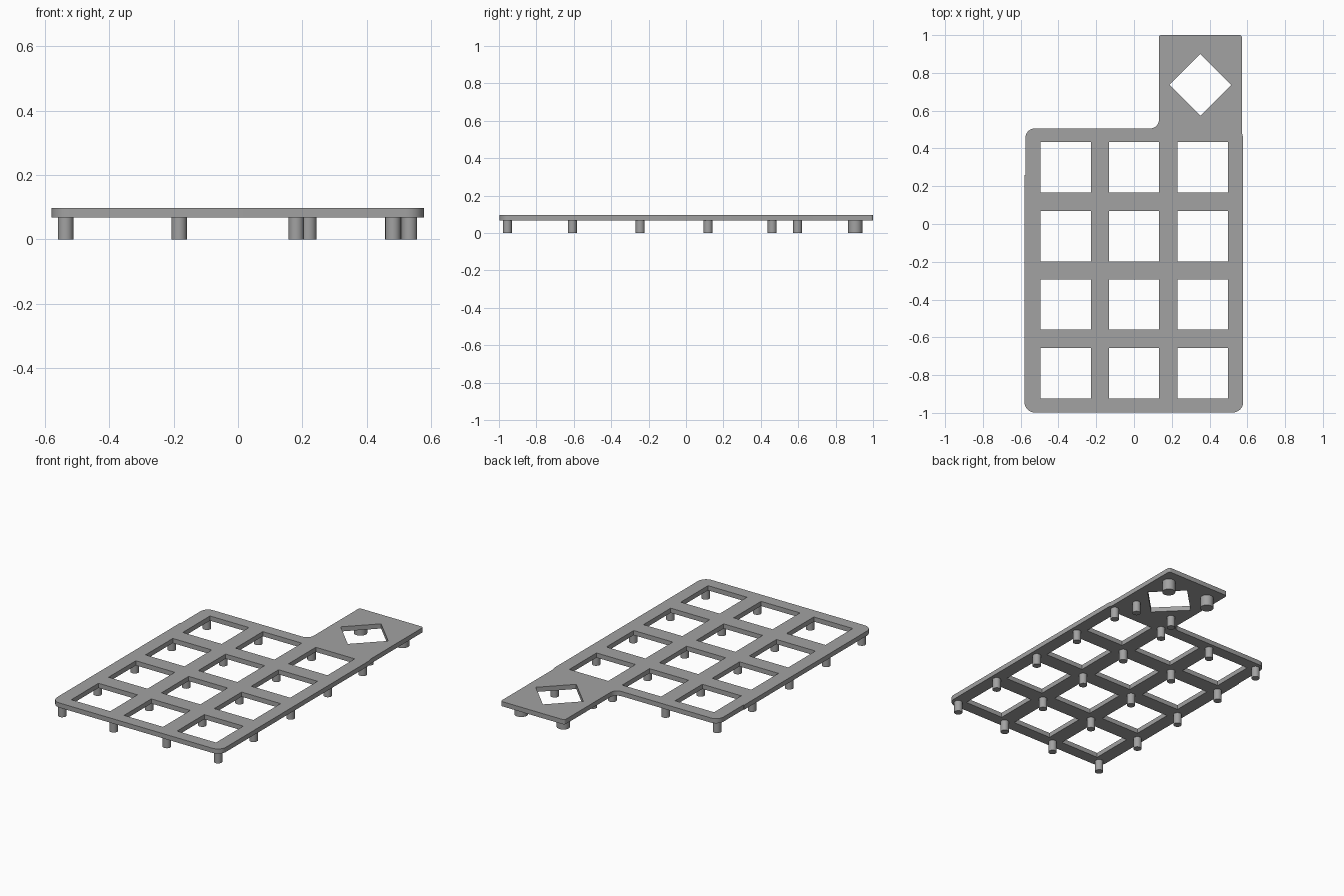
import bpy, bmesh, math
from mathutils import Vector

if "Cube" in bpy.data.objects:
    bpy.data.objects.remove(bpy.data.objects["Cube"])

Z0, Z1 = 0.068, 0.097          # underside and top of the plate
grey = bpy.data.materials.new("grey plastic")
grey.diffuse_color = (0.36, 0.36, 0.36, 1)
grey.use_nodes = True
grey.node_tree.nodes["Principled BSDF"].inputs["Base Color"].default_value = grey.diffuse_color


def rounded(corners, steps=8):
    """Outline points from (x, y, radius) corners, convex or concave."""
    pts, n = [], len(corners)
    for i, (x, y, r) in enumerate(corners):
        p = Vector((x, y))
        if r == 0:
            pts.append(p)
            continue
        a = (Vector(corners[i - 1][:2]) - p).normalized()
        b = (Vector(corners[(i + 1) % n][:2]) - p).normalized()
        half = a.angle(b) / 2
        centre = p + (a + b).normalized() * r / math.sin(half)
        start = p + a * r / math.tan(half) - centre
        end = p + b * r / math.tan(half) - centre
        sweep = math.pi - 2 * half
        for k in range(steps + 1):
            t = k / steps
            pts.append(centre + (start * math.sin((1 - t) * sweep)
                                 + end * math.sin(t * sweep)) / math.sin(sweep))
    return pts


def square(cx, cy, radius, turn):
    """Square loop given by its corner distance and rotation."""
    return [Vector((cx + radius * math.cos(turn + k * math.pi / 2),
                    cy + radius * math.sin(turn + k * math.pi / 2))) for k in range(4)]


def plate(name, loops):
    """Flat plate with holes, extruded from closed loops."""
    cu = bpy.data.curves.new(name, 'CURVE')
    cu.dimensions, cu.fill_mode, cu.extrude = '2D', 'BOTH', (Z1 - Z0) / 2
    for pts in loops:
        s = cu.splines.new('POLY')
        s.points.add(len(pts) - 1)
        for sp, p in zip(s.points, pts):
            sp.co = (p.x, p.y, 0, 1)
        s.use_cyclic_u = True
    tmp = bpy.data.objects.new(name + " outline", cu)
    bpy.context.collection.objects.link(tmp)
    bpy.context.view_layer.update()
    me = bpy.data.meshes.new_from_object(
        tmp.evaluated_get(bpy.context.evaluated_depsgraph_get()))
    bpy.data.objects.remove(tmp)
    bm = bmesh.new()
    bm.from_mesh(me)
    bmesh.ops.remove_doubles(bm, verts=bm.verts, dist=1e-5)
    bmesh.ops.recalc_face_normals(bm, faces=bm.faces)
    bmesh.ops.translate(bm, verts=bm.verts, vec=(0, 0, (Z0 + Z1) / 2))
    bm.to_mesh(me)
    bm.free()
    finish(name, me)


def finish(name, me):
    me.materials.clear()
    me.materials.append(grey)
    ob = bpy.data.objects.new(name, me)
    bpy.context.collection.objects.link(ob)
    bpy.context.view_layer.objects.active = ob
    bpy.ops.object.select_all(action='DESELECT')
    ob.select_set(True)
    bpy.ops.object.shade_smooth_by_angle(angle=math.radians(30))


def pegs(name, spots, r):
    """Round pegs from the ground up to the plate."""
    for i, (x, y) in enumerate(spots):
        bm = bmesh.new()
        bmesh.ops.create_cone(bm, cap_ends=True, segments=32, radius1=r,
                              radius2=r, depth=Z0 + 0.002)
        bmesh.ops.translate(bm, verts=bm.verts, vec=(x, y, (Z0 + 0.002) / 2))
        me = bpy.data.meshes.new(name)
        bm.to_mesh(me)
        bm.free()
        finish(f"{name}_{i + 1}", me)


# Plate: body with a tab at the back right
outline = rounded([
    (-0.58, -0.998, 0.055), (0.578, -0.998, 0.055), (0.578, 0.455, 0),
    (0.571, 0.485, 0), (0.571, 1.0, 0.012), (0.132, 1.0, 0.012),
    (0.132, 0.506, 0.045), (-0.575, 0.506, 0.05),
    (-0.575, 0.26, 0), (-0.58, 0.26, 0)])
# Key openings and the diamond opening in the tab
holes = [square(x, y, 0.1335 * math.sqrt(2), math.pi / 4)
         for x in (-0.362, 0, 0.363) for y in (-0.791, -0.426, -0.064, 0.3)]
holes.append(square(0.351, 0.736, 0.163, 0))
plate("key_plate", [outline] + holes)

# Support pegs
pegs("grid_peg", [(x, y) for x in (-0.536, -0.183, 0.181, 0.533)
                  for y in (-0.955, -0.608, -0.245, 0.118, 0.461)], 0.024)
pegs("tab_peg", [(0.22, 0.597), (0.482, 0.597)], 0.024)
pegs("tab_foot", [(0.206, 0.905), (0.495, 0.905)], 0.038)
